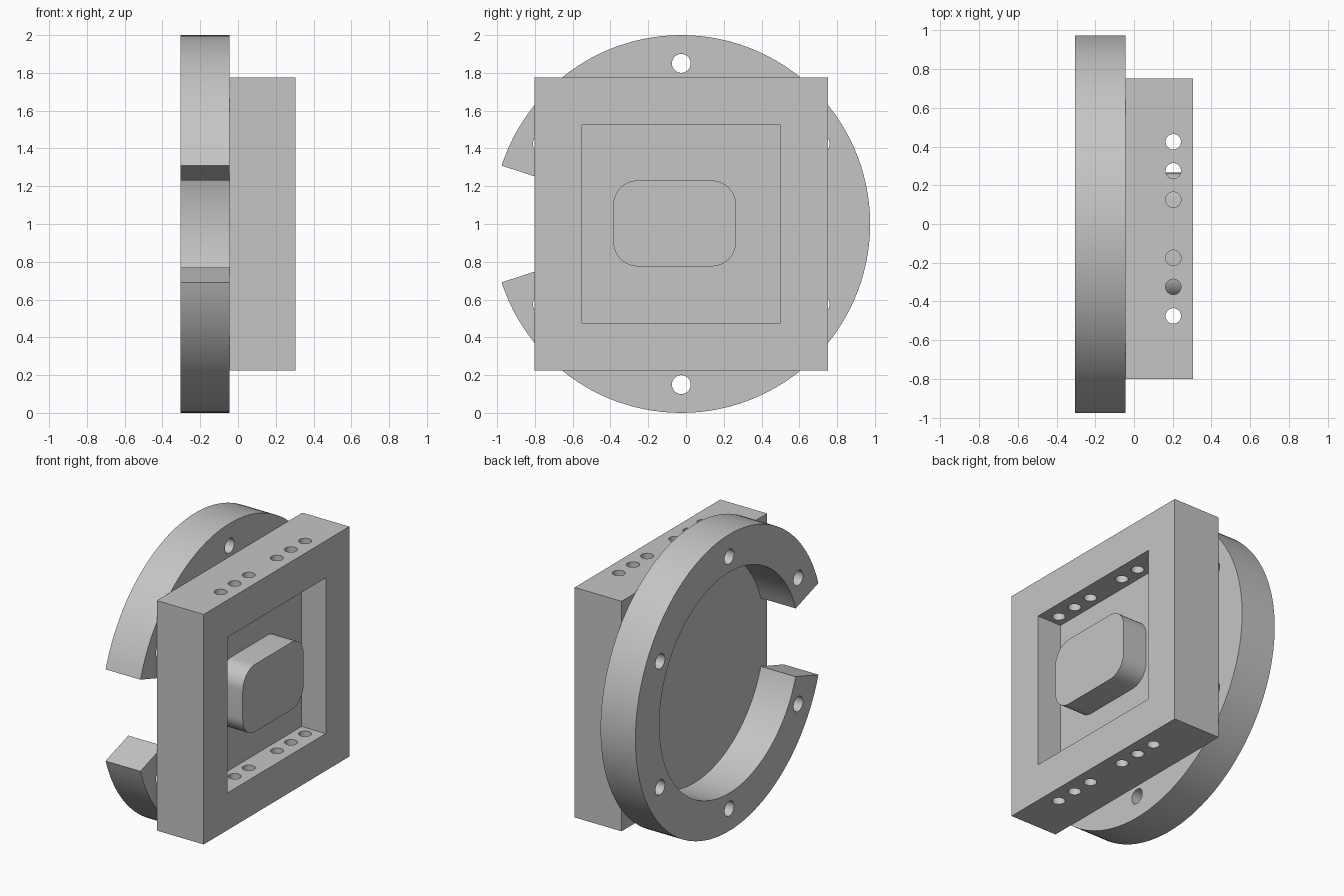
import bpy, bmesh, math
from mathutils import Matrix, Vector

cube = bpy.data.objects.get("Cube")
if cube:
    bpy.data.objects.remove(cube, do_unlink=True)

grey = bpy.data.materials.new("machined_grey")
grey.use_nodes = True
colour = (0.56, 0.56, 0.56, 1)
grey.diffuse_color = colour
grey.node_tree.nodes["Principled BSDF"].inputs["Base Color"].default_value = colour

CY, CZ = -0.025, 1.0                      # shared axis of ring and plate
X_BACK, X_JOIN, X_FLOOR, X_FRONT = -0.305, -0.045, 0.125, 0.305


def make_object(name, bm):
    bmesh.ops.recalc_face_normals(bm, faces=bm.faces)
    mesh = bpy.data.meshes.new(name)
    bm.to_mesh(mesh)
    bm.free()
    mesh.materials.append(grey)
    obj = bpy.data.objects.new(name, mesh)
    bpy.context.collection.objects.link(obj)
    return obj


def extrude_outline(name, points, x0, x1):
    """Extrude a closed (y, z) outline along x."""
    bm = bmesh.new()
    face = bm.faces.new([bm.verts.new((x0, y, z)) for y, z in points])
    new = bmesh.ops.extrude_face_region(bm, geom=[face])["geom"]
    verts = [v for v in new if isinstance(v, bmesh.types.BMVert)]
    bmesh.ops.translate(bm, verts=verts, vec=(x1 - x0, 0, 0))
    return make_object(name, bm)


def arc(cy, cz, radius, start, end, steps):
    angles = [math.radians(start + (end - start) * i / steps) for i in range(steps + 1)]
    return [(cy + radius * math.cos(a), cz + radius * math.sin(a)) for a in angles]


def rectangle(half):
    return [(CY + sy * half, CZ + sz * half)
            for sy, sz in ((-1, -1), (1, -1), (1, 1), (-1, 1))]


def drills(name, centres, radius, depth, axis):
    """All drill cylinders of one pattern in a single mesh."""
    turn = Vector((0, 0, 1)).rotation_difference(Vector(axis)).to_matrix().to_4x4()
    bm = bmesh.new()
    for centre in centres:
        bmesh.ops.create_cone(bm, cap_ends=True, segments=32, radius1=radius,
                              radius2=radius, depth=depth,
                              matrix=Matrix.Translation(centre) @ turn)
    return make_object(name, bm)


def cut(target, cutter):
    mod = target.modifiers.new("cut", 'BOOLEAN')
    mod.operation, mod.solver, mod.object = 'DIFFERENCE', 'EXACT', cutter
    select(target)
    bpy.ops.object.modifier_apply(modifier=mod.name)
    bpy.data.objects.remove(cutter, do_unlink=True)


def select(obj):
    bpy.ops.object.select_all(action='DESELECT')
    obj.select_set(True)
    bpy.context.view_layer.objects.active = obj


# Open flange ring with a wedge gap facing the front
outline = arc(CY, CZ, 1.0, -162, 162, 108) + arc(CY, CZ, 0.745, 162, -162, 108)
ring = extrude_outline("flange_ring", outline, X_BACK, X_JOIN)
bolt_centres = [((X_BACK + X_JOIN) / 2, y, z)
                for y, z in arc(CY, CZ, 0.85, 30, 330, 5)]
cut(ring, drills("bolt_drills", bolt_centres, 0.05, 0.5, (1, 0, 0)))

# Square plate with a square pocket and cross-drilled walls
plate = extrude_outline("square_plate", rectangle(0.776), X_JOIN, X_FRONT)
cut(plate, extrude_outline("pocket_cutter", rectangle(0.525), X_FLOOR, X_FRONT + 0.1))
pin_centres = [(0.203, CY + side * offset, CZ)
               for side in (-1, 1) for offset in (0.15, 0.30, 0.45)]
cut(plate, drills("pin_drills", pin_centres, 0.04, 2.0, (0, 0, 1)))

# Rounded boss in the middle of the pocket
corner, half_y, half_z = 0.13, 0.325, 0.2275
outline = []
for i, (sy, sz) in enumerate(((1, 1), (-1, 1), (-1, -1), (1, -1))):
    outline += arc(CY - 0.035 + sy * (half_y - corner), CZ + 0.003 + sz * (half_z - corner),
                   corner, 90 * i, 90 * i + 90, 10)
boss = extrude_outline("rounded_boss", outline, X_FLOOR, X_FRONT)

for part in (ring, plate, boss):
    select(part)
    bpy.ops.object.shade_smooth_by_angle(angle=math.radians(30))
